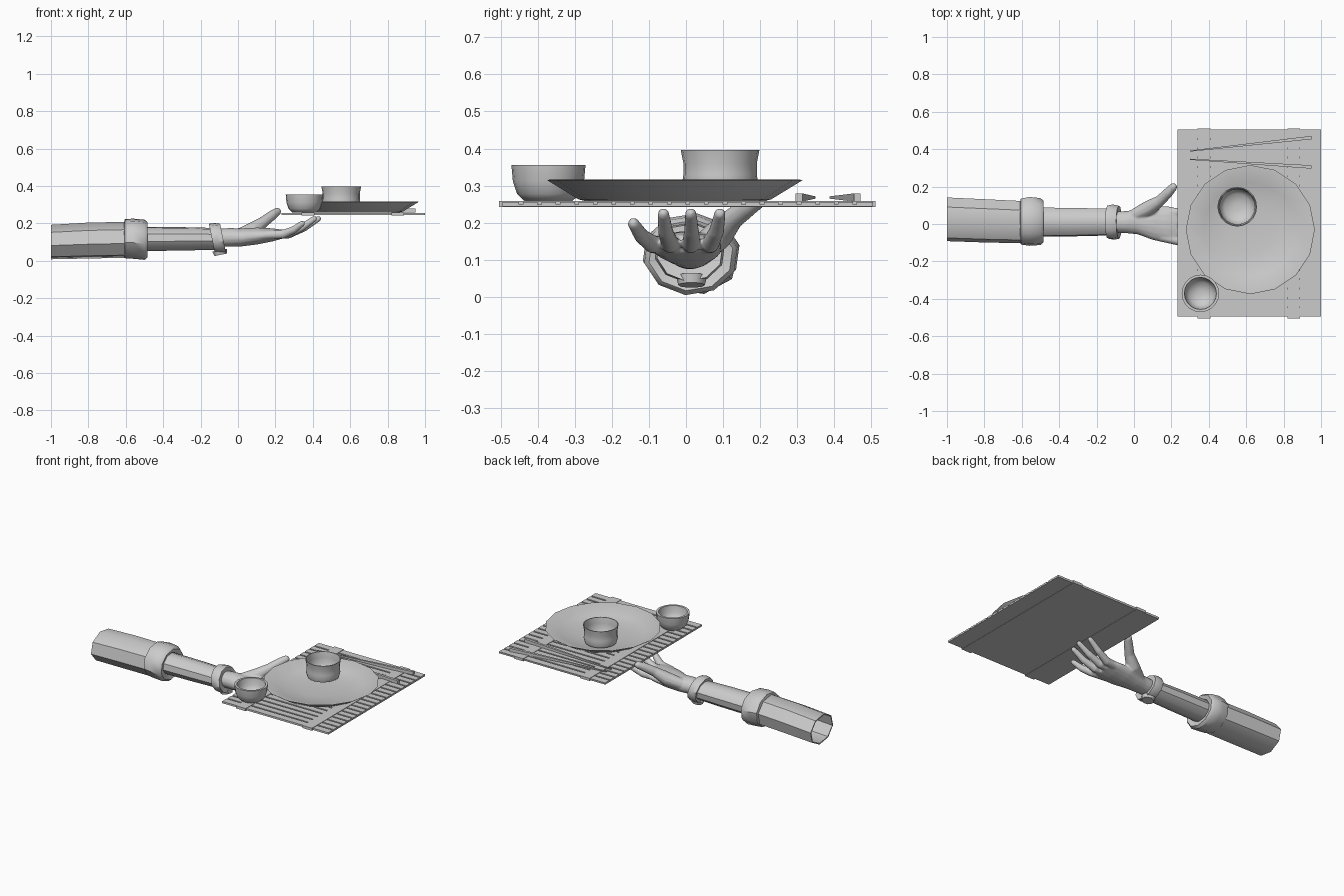
import bpy, bmesh
from math import cos, sin, pi, radians
from mathutils import Vector, Matrix


def finish(name, bm, angle=40):
    bmesh.ops.recalc_face_normals(bm, faces=bm.faces[:])
    me = bpy.data.meshes.new(name)
    bm.to_mesh(me)
    bm.free()
    ob = bpy.data.objects.new(name, me)
    bpy.context.collection.objects.link(ob)
    bpy.ops.object.select_all(action='DESELECT')
    ob.select_set(True)
    bpy.context.view_layer.objects.active = ob
    if angle:
        bpy.ops.object.shade_smooth_by_angle(angle=radians(angle))
    return ob


def skin(bm, rings, caps):
    n = len(rings[0])
    for a, b in zip(rings, rings[1:]):
        for i in range(n):
            j = (i + 1) % n
            bm.faces.new((a[i], a[j], b[j], b[i]))
    if caps[0]:
        bm.faces.new(rings[0])
    if caps[1]:
        bm.faces.new(rings[-1])


def loft(bm, rows, n=8, phase=0.2, caps=(True, True), lean=0.0):
    """Elliptical rings across x: rows of (x, cy, cz, ry, rz)."""
    rings = []
    for x, cy, cz, ry, rz in rows:
        ang = [2 * pi * i / n + phase for i in range(n)]
        rings.append([bm.verts.new((x - lean * sin(a) * rz, cy + ry * cos(a), cz + rz * sin(a)))
                      for a in ang])
    skin(bm, rings, caps)


def tube(bm, pts, n=10):
    """Round-ended finger along points (x, y, z, r)."""
    pos = [Vector(p[:3]) for p in pts]
    rad = [p[3] for p in pts]
    d = (pos[-1] - pos[-2]).normalized()
    pos.append(pos[-1] + d * rad[-1] * 0.7)
    rad.append(rad[-1] * 0.55)
    rings = []
    for k, p in enumerate(pos):
        t = (pos[min(k + 1, len(pos) - 1)] - pos[max(k - 1, 0)]).normalized()
        s = t.cross(Vector((0, 0, 1))).normalized()
        u = s.cross(t)
        rings.append([bm.verts.new(p + rad[k] * (s * cos(2 * pi * i / n) + u * sin(2 * pi * i / n)))
                      for i in range(n)])
    skin(bm, rings, (True, True))


def lathe(name, prof, center, n):
    """Revolve (radius, z) profile; both ends are closed."""
    bm = bmesh.new()
    rings = [[bm.verts.new((center[0] + r * cos(2 * pi * i / n), center[1] + r * sin(2 * pi * i / n), z))
              for i in range(n)] for r, z in prof]
    skin(bm, rings, (True, True))
    return finish(name, bm, 50)


def box(name, x0, x1, y0, y1, z0, z1):
    bm = bmesh.new()
    bmesh.ops.create_cube(bm, size=1)
    for v in bm.verts:
        v.co = (x1 if v.co.x > 0 else x0, y1 if v.co.y > 0 else y0, z1 if v.co.z > 0 else z0)
    return finish(name, bm, 0)


# Sleeve: open tube with a thin lining
bm = bmesh.new()
loft(bm, [(-0.60, 0.01, 0.112, 0.115, 0.098), (-0.8, 0.017, 0.108, 0.118, 0.098),
          (-1.0, 0.025, 0.1, 0.119, 0.094), (-1.0, 0.025, 0.1, 0.111, 0.086),
          (-0.8, 0.017, 0.108, 0.110, 0.090), (-0.62, 0.01, 0.112, 0.105, 0.088)], caps=(False, True))
finish("sleeve", bm)

# Folded cuff
bm = bmesh.new()
loft(bm, [(-0.61, 0.012, 0.115, 0.105, 0.09), (-0.605, 0.013, 0.118, 0.125, 0.105),
          (-0.56, 0.014, 0.118, 0.133, 0.108), (-0.50, 0.013, 0.112, 0.128, 0.108),
          (-0.485, 0.013, 0.112, 0.115, 0.096), (-0.495, 0.013, 0.115, 0.08, 0.068)],
     n=10, caps=(False, False))
finish("sleeve_cuff", bm)

# Forearm
bm = bmesh.new()
loft(bm, [(-0.56, 0.01, 0.116, 0.08, 0.065), (-0.3, 0.01, 0.117, 0.077, 0.063),
          (-0.1, 0.01, 0.117, 0.072, 0.058)], n=10)
finish("forearm", bm)

# Wristband, leaning, with a disc on the underside
bm = bmesh.new()
loft(bm, [(-0.135, 0.01, 0.12, 0.075, 0.065), (-0.14, 0.01, 0.12, 0.09, 0.078),
          (-0.11, 0.01, 0.12, 0.096, 0.082), (-0.08, 0.01, 0.12, 0.09, 0.078),
          (-0.085, 0.01, 0.12, 0.055, 0.048)], n=10, lean=0.2)
finish("wristband", bm)
bm = bmesh.new()
bmesh.ops.create_cone(bm, cap_ends=True, segments=10, radius1=0.036, radius2=0.042, depth=0.025,
                      matrix=Matrix.Translation((-0.095, 0.015, 0.044)) @ Matrix.Rotation(-0.2, 4, 'Y'))
finish("wristband_disc", bm)

# Hand: palm, thumb and fingers merged by remeshing
bm = bmesh.new()
loft(bm, [(-0.12, 0.01, 0.122, 0.055, 0.048), (-0.04, 0.01, 0.125, 0.06, 0.051),
          (0.02, 0.012, 0.124, 0.068, 0.048), (0.1, 0.006, 0.132, 0.092, 0.046),
          (0.18, -0.004, 0.138, 0.1, 0.036), (0.235, -0.008, 0.142, 0.093, 0.025)], n=16)
tube(bm, [(0.0, 0.045, 0.135, 0.035), (0.08, 0.085, 0.165, 0.042),
          (0.14, 0.125, 0.21, 0.03), (0.185, 0.17, 0.245, 0.027), (0.212, 0.2, 0.264, 0.022)])
# per finger: base y, knuckle y, mid y, tip y, tip x, tip z
for y0, y1, y2, y3, x3, z3 in [(-0.07, -0.092, -0.12, -0.143, 0.345, 0.200),
                               (-0.03, -0.043, -0.055, -0.061, 0.41, 0.226),
                               (0.015, 0.014, 0.015, 0.013, 0.432, 0.226),
                               (0.055, 0.066, 0.082, 0.092, 0.412, 0.226)]:
    x1 = 0.21 + (x3 - 0.21) * 0.27
    x2 = 0.21 + (x3 - 0.21) * 0.64
    tube(bm, [(0.15, y0, 0.138, 0.026), (x1, y1, 0.143, 0.025),
              (x2, y2, 0.135 + (z3 - 0.135) * 0.45, 0.021), (x3, y3, z3, 0.016)])
hand = finish("hand", bm)
m = hand.modifiers.new("merge", 'REMESH')
m.mode = 'VOXEL'
m.voxel_size = 0.006
m.use_smooth_shade = True
m = hand.modifiers.new("soften", 'SMOOTH')
m.factor = 0.5
m.iterations = 4

# Slatted mat: grooved profile extruded along x
prof = [(-0.495, 0.244)]
for i in range(20):
    y = -0.495 + 0.05 * i
    a = y + (0.005 if i else 0)
    b = y + (0.045 if i < 19 else 0.05)
    prof += ([(a, 0.249)] if i else []) + [(a, 0.256), (b, 0.256)] + ([(b, 0.249)] if i < 19 else [])
prof.append((0.503, 0.244))
bm = bmesh.new()
skin(bm, [[bm.verts.new((x, y, z)) for y, z in prof] for x in (0.232, 1.0)], (True, True))
finish("mat", bm, 0)
for k, x in enumerate((0.34, 0.82)):
    box(f"mat_band_{k}", x, x + 0.068, -0.504, 0.511, 0.242, 0.259)

# Plate, bowl and cup
lathe("plate", [(0.05, 0.258), (0.24, 0.258), (0.26, 0.263), (0.345, 0.315), (0.338, 0.316),
                (0.25, 0.279), (0.12, 0.268), (0.02, 0.266)], (0.622, -0.03), 16)
lathe("bowl", [(0.03, 0.258), (0.064, 0.258), (0.085, 0.278), (0.096, 0.312), (0.1, 0.355),
               (0.086, 0.355), (0.08, 0.312), (0.062, 0.28), (0.02, 0.268)], (0.355, -0.371), 20)
lathe("cup", [(0.06, 0.272), (0.095, 0.285), (0.102, 0.31), (0.099, 0.33), (0.099, 0.36), (0.106, 0.396),
              (0.101, 0.396), (0.094, 0.36), (0.093, 0.32), (0.07, 0.292), (0.02, 0.284)],
      (0.552, 0.092), 20)

# Tapered chopsticks
for k, (ya, yb) in enumerate([(0.39, 0.462), (0.346, 0.305)]):
    bm = bmesh.new()
    skin(bm, [[bm.verts.new((x, y + sy * w, 0.268 + sz * h)) for sy, sz in
               ((-1, -1), (1, -1), (1, 1), (-1, 1))]
              for x, y, w, h in ((0.3, ya, 0.003, 0.003), (0.948, yb, 0.009, 0.011))], (True, True))
    finish(f"chopstick_{k}", bm, 0)
